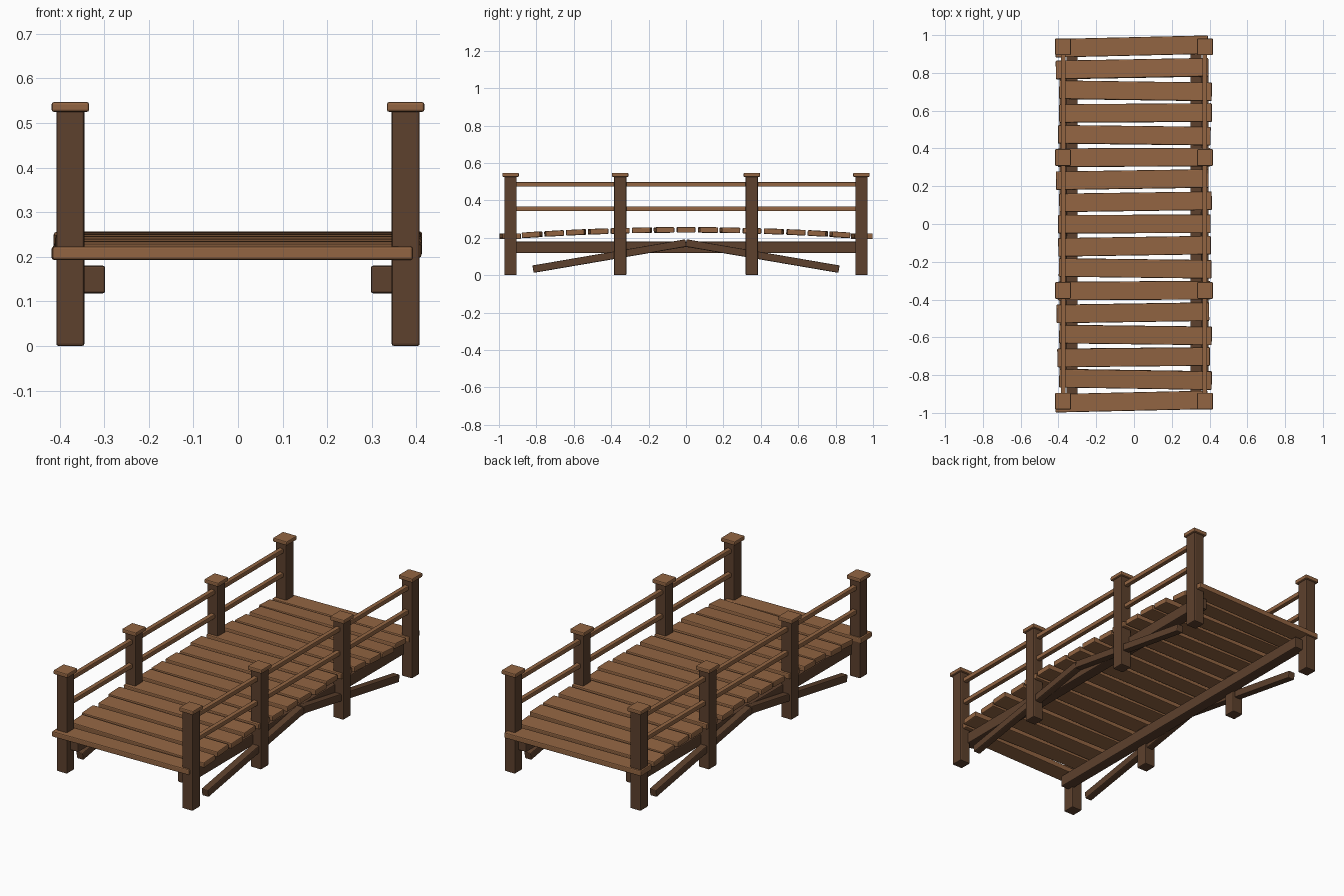
import bpy, bmesh, math
from mathutils import Matrix, Vector, Euler

if "Cube" in bpy.data.objects:
    bpy.data.objects.remove(bpy.data.objects["Cube"])


def material(name, rgb):
    m = bpy.data.materials.new(name)
    m.diffuse_color = (*rgb, 1)
    m.use_nodes = True
    m.node_tree.nodes["Principled BSDF"].inputs["Base Color"].default_value = m.diffuse_color
    return m


LIGHT = material("light brown wood", (0.29, 0.13, 0.055))
DARK = material("dark brown wood", (0.11, 0.052, 0.026))


def block(name, size, loc, mat, rot=(0, 0, 0), bevel=0.005):
    """Bevelled wooden block."""
    bm = bmesh.new()
    bmesh.ops.create_cube(bm, size=1, matrix=Matrix.Diagonal((*size, 1)))
    bmesh.ops.bevel(bm, geom=bm.edges[:], offset=bevel, segments=2,
                    profile=0.5, affect='EDGES')
    me = bpy.data.meshes.new(name)
    bm.to_mesh(me)
    bm.free()
    me.materials.append(mat)
    ob = bpy.data.objects.new(name, me)
    ob.location = loc
    ob.rotation_euler = rot
    bpy.context.collection.objects.link(ob)
    return ob


# Deck planks: gentle arch, each slightly shifted and turned (front to back)
YAW = [.022, -.016, .010, -.012, .015, .005, -.012, .015, .003,
       .014, .015, .003, -.012, .006, -.014, .018, .023]
SHIFT = [-.013, .008, -.002, .008, -.006, 0, .006, .003, .002,
         .008, -.009, 0, .002, .008, .008, -.010, -.012]
END = 0.94
for i, (yaw, dx) in enumerate(zip(YAW, SHIFT)):
    y = -END + i * END / 8
    t = y / END
    pitch = 0 if abs(t) > 0.99 else -0.07 * t / END
    block("deck_plank", (0.808, 0.098, 0.03), (dx, y, 0.208 + 0.034 * (1 - t * t)),
          LIGHT, (pitch, 0, yaw))

for s in (-1, 1):
    # Posts and caps
    for y in (-0.938, -0.352, 0.352, 0.938):
        block("post", (0.063, 0.066, 0.53), (s * 0.376, y, 0.265), DARK)
        block("post_cap", (0.084, 0.088, 0.022), (s * 0.376, y, 0.536), LIGHT)
    # Hand rails
    for z in (0.485, 0.355):
        block("rail", (0.025, 1.88, 0.024), (s * 0.375, 0, z), LIGHT, bevel=0.004)
    # Long support beam under the deck
    block("support_beam", (0.06, 1.88, 0.062), (s * 0.328, 0, 0.149), DARK)
    # Sloping braces meeting at the middle
    for e in (-1, 1):
        low, high = Vector((0, e * 0.818, 0.032)), Vector((0, 0, 0.172))
        d = high - low
        mid = (low + high) / 2
        block("brace", (0.04, d.length, 0.04), (s * 0.375, mid.y, mid.z), DARK,
              (-e * math.atan2(d.z, abs(d.y)), 0, 0))
